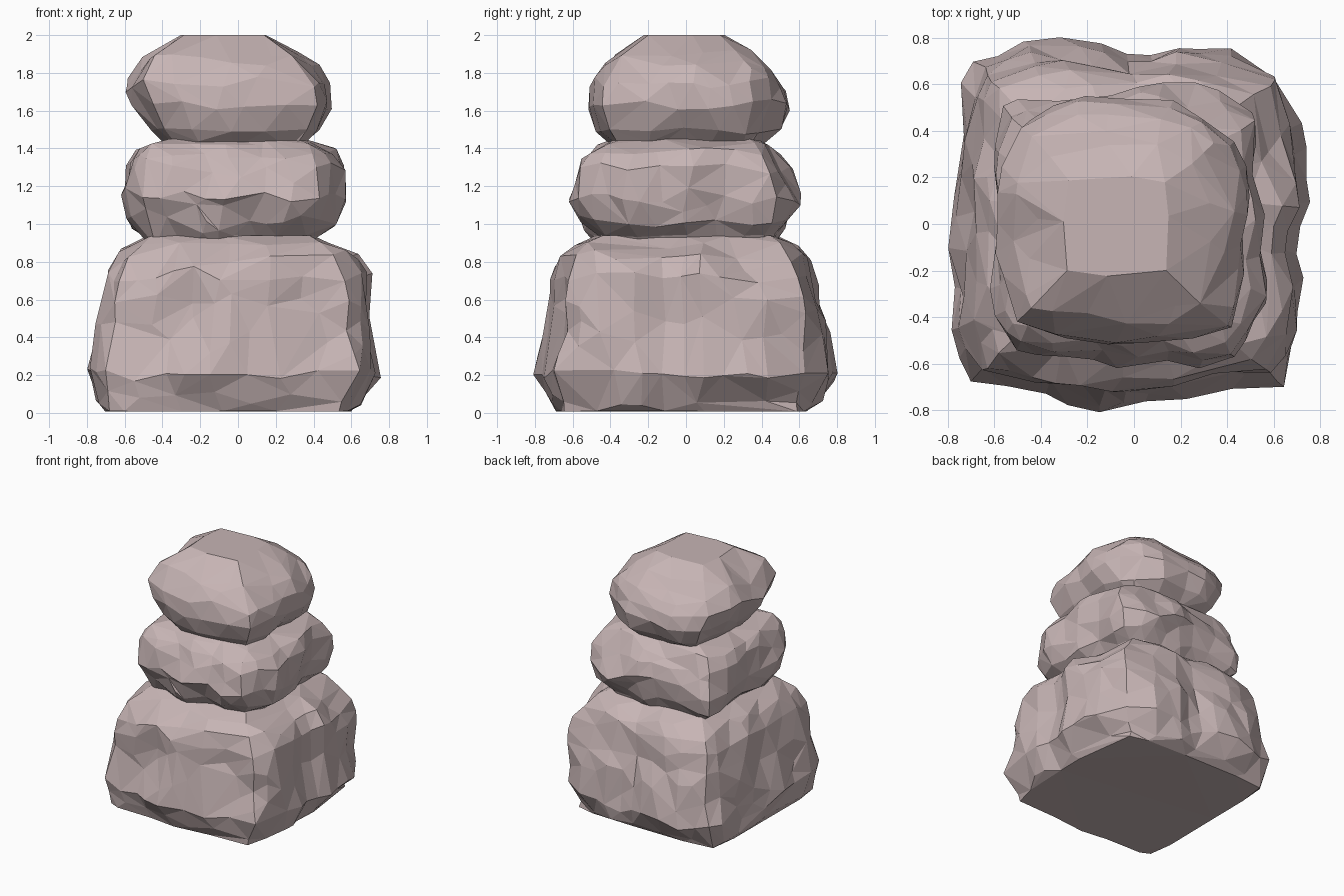
import bpy, bmesh
from mathutils import Vector, noise

if "Cube" in bpy.data.objects:
    bpy.data.objects.remove(bpy.data.objects["Cube"])

stone = bpy.data.materials.new("stone")
stone.diffuse_color = (0.57, 0.46, 0.46, 1)
stone.use_nodes = True
stone.node_tree.nodes["Principled BSDF"].inputs["Base Color"].default_value = stone.diffuse_color


def resample(outline, count):
    """Evenly spaced points along a closed outline, scaled to fill -1..1."""
    xs, ys = [p[0] for p in outline], [p[1] for p in outline]
    cx, cy = (max(xs) + min(xs)) / 2, (max(ys) + min(ys)) / 2
    hx, hy = (max(xs) - min(xs)) / 2, (max(ys) - min(ys)) / 2
    pts = [Vector(((x - cx) / hx, (y - cy) / hy)) for x, y in outline]
    segs = list(zip(pts, pts[1:] + pts[:1]))
    total = sum((b - a).length for a, b in segs)
    result = []
    for i in range(count):
        d = total * i / count
        for a, b in segs:
            length = (b - a).length
            if d <= length:
                result.append(a.lerp(b, d / length))
                break
            d -= length
    return result


def rock(name, outline, levels, seed, amp, faces, count=48):
    """Loft the outline through levels (z, x0, x1, y0, y1, squareness), roughen, facet."""
    ring = resample(outline, count)
    rows = []
    for a, b in zip(levels, levels[1:]):
        steps = max(1, round((b[0] - a[0]) / 0.06))
        rows += [[u + (v - u) * k / steps for u, v in zip(a, b)] for k in range(steps)]
    rows.append(levels[-1])
    bm = bmesh.new()
    loops = []
    for j, (z, x0, x1, y0, y1, sq) in enumerate(rows):
        loop = []
        edge = j in (0, len(rows) - 1)
        for p in ring:
            q = p.lerp(p / max(abs(p.x), abs(p.y)), sq)
            co = Vector(((x0 + x1) / 2 + q.x * (x1 - x0) / 2,
                         (y0 + y1) / 2 + q.y * (y1 - y0) / 2, z))
            n = noise.noise_vector(co * 3.8 + Vector((seed, seed * 2, 0)))
            out = Vector((q.x, q.y, 0)).normalized()
            if edge:
                co += out * n.x * amp * 0.3
            else:
                # fade the vertical wobble toward the rock's top and bottom
                fade = min(1, min(z - levels[0][0], levels[-1][0] - z) / 0.15)
                co += out * (n.x - 0.03) * amp + Vector((0, 0, n.z * amp * 1.5 * fade))
            loop.append(bm.verts.new(co))
        loops.append(loop)
    for a, b in zip(loops, loops[1:]):
        for i in range(count):
            k = (i + 1) % count
            bm.faces.new((a[i], a[k], b[k], b[i]))
    bm.faces.new(loops[0][::-1])
    bm.faces.new(loops[-1])
    bmesh.ops.triangulate(bm, faces=bm.faces[:])
    bmesh.ops.recalc_face_normals(bm, faces=bm.faces[:])
    total = len(bm.faces)
    mesh = bpy.data.meshes.new(name)
    bm.to_mesh(mesh)
    bm.free()
    mesh.materials.append(stone)
    obj = bpy.data.objects.new(name, mesh)
    bpy.context.collection.objects.link(obj)
    # irregular flat facets
    dec = obj.modifiers.new("facets", 'DECIMATE')
    dec.ratio = faces / total


# Large base boulder
rock("base_rock",
     [(-.70, -.68), (-.33, -.73), (-.10, -.81), (.10, -.76), (.30, -.73), (.63, -.68),
      (.70, -.50), (.74, -.26), (.69, -.05), (.77, .13), (.74, .30), (.61, .67),
      (.40, .76), (.17, .77), (.05, .73), (-.15, .78), (-.32, .81), (-.48, .79),
      (-.70, .69), (-.75, .43), (-.77, -.10), (-.77, -.45)],
     [(0.008, -.70, .60, -.69, .65, .6), (.05, -.73, .65, -.73, .70, .3),
      (.20, -.78, .77, -.81, .80, 0), (.48, -.73, .73, -.76, .76, 0),
      (.72, -.69, .70, -.73, .70, .1), (.82, -.64, .61, -.66, .65, .3),
      (.89, -.56, .50, -.58, .58, .4), (.94, -.47, .41, -.48, .48, .5)],
     3.1, 0.055, 440)

# Middle flattened boulder
rock("middle_rock",
     [(-.52, -.55), (-.25, -.58), (-.08, -.64), (.15, -.60), (.28, -.62), (.45, -.53),
      (.57, -.35), (.57, -.05), (.52, .18), (.51, .50), (.35, .59), (0, .60),
      (-.30, .54), (-.57, .54), (-.61, .30), (-.58, .05), (-.62, -.20), (-.59, -.44)],
     [(.88, -.47, .38, -.46, .46, .4), (.94, -.51, .43, -.49, .50, .3),
      (1.01, -.57, .52, -.56, .55, .2), (1.14, -.62, .57, -.65, .60, 0),
      (1.28, -.59, .57, -.61, .55, 0), (1.37, -.53, .50, -.52, .49, .2),
      (1.42, -.46, .42, -.45, .45, .4), (1.45, -.38, .35, -.38, .38, .4)],
     8.4, 0.06, 340)

# Top boulder with a small flat crown
rock("top_rock",
     [(-.49, -.42), (-.33, -.49), (-.05, -.53), (.17, -.51), (.41, -.45), (.48, -.25),
      (.46, -.03), (.50, .18), (.45, .36), (.34, .46), (.15, .55), (-.20, .55),
      (-.50, .47), (-.58, .20), (-.57, 0), (-.60, -.15)],
     [(1.40, -.37, .32, -.38, .38, .2), (1.44, -.42, .37, -.42, .43, .2),
      (1.50, -.47, .43, -.47, .49, .1), (1.62, -.54, .50, -.53, .54, 0),
      (1.74, -.60, .49, -.52, .51, 0), (1.82, -.54, .42, -.46, .46, .1),
      (1.92, -.42, .29, -.34, .34, .3), (2.0, -.30, .15, -.22, .20, .6)],
     5.7, 0.04, 230)
